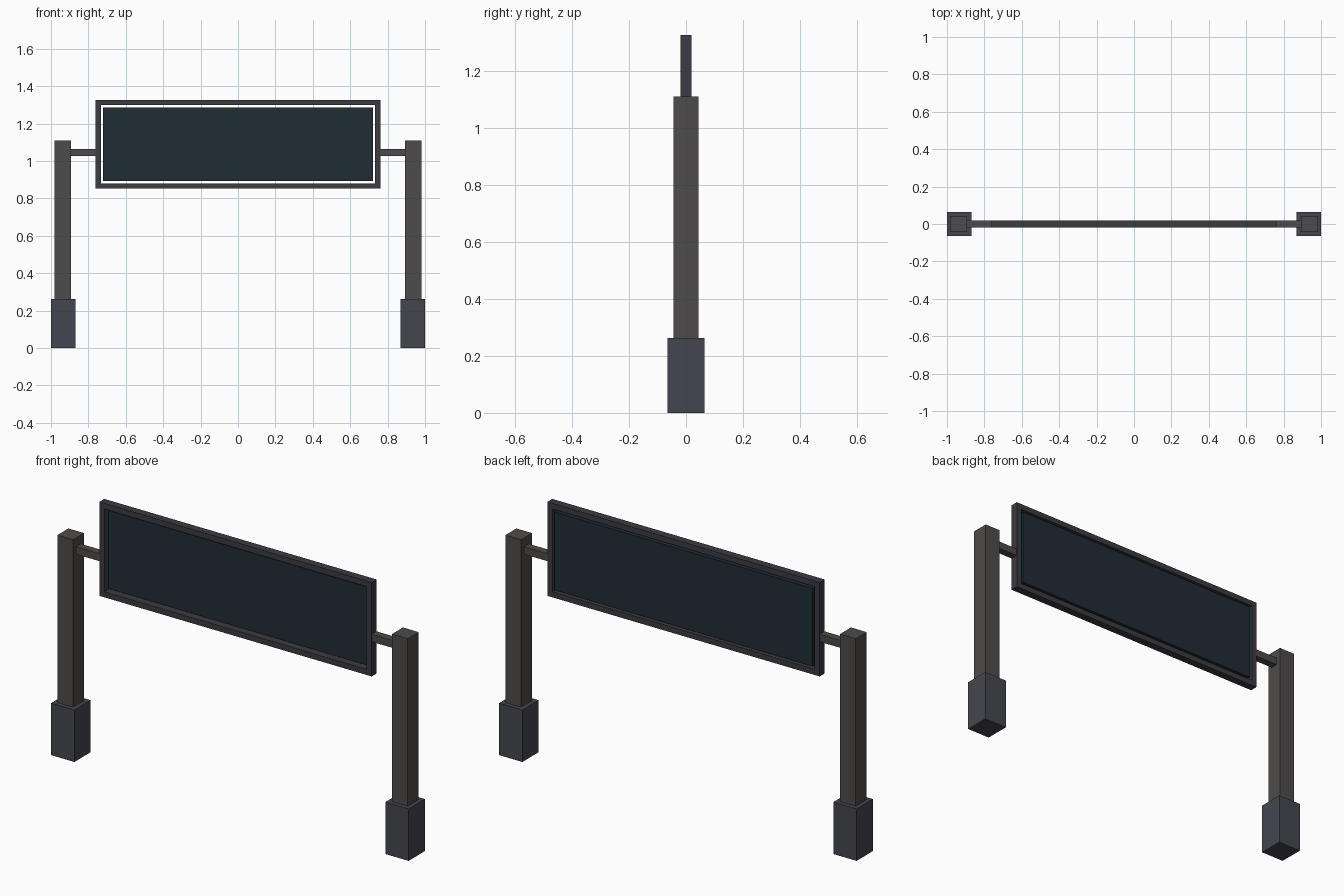
import bpy, bmesh

if "Cube" in bpy.data.objects:
    bpy.data.objects.remove(bpy.data.objects["Cube"])


def material(name, rgb):
    m = bpy.data.materials.new(name)
    m.diffuse_color = (*rgb, 1)
    m.use_nodes = True
    m.node_tree.nodes["Principled BSDF"].inputs["Base Color"].default_value = m.diffuse_color
    return m


POST = material("post_grey", (0.075, 0.071, 0.069))
BASE = material("base_grey", (0.060, 0.061, 0.078))
FRAME = material("frame_grey", (0.045, 0.043, 0.055))
SCREEN = material("dark_glass", (0.013, 0.026, 0.035))


def finish(name, bm, mat):
    bmesh.ops.recalc_face_normals(bm, faces=bm.faces)
    me = bpy.data.meshes.new(name)
    bm.to_mesh(me)
    bm.free()
    me.materials.append(mat)
    ob = bpy.data.objects.new(name, me)
    bpy.context.collection.objects.link(ob)
    return ob


def box_bmesh(x, y, z):
    bm = bmesh.new()
    bmesh.ops.create_cube(bm, size=1)
    for v in bm.verts:
        for i, (lo, hi) in enumerate((x, y, z)):
            v.co[i] = hi if v.co[i] > 0 else lo
    return bm


def box(name, x, y, z, mat):
    return finish(name, box_bmesh(x, y, z), mat)


# Supports on both sides: foot block, post, horizontal bracket
for side, s in (("left", -1), ("right", 1)):
    def span(a, b):
        return tuple(sorted((s * a, s * b)))
    box(side + "_base", span(0.87, 1.0), (-0.065, 0.065), (0, 0.263), BASE)
    box(side + "_post", span(0.892, 0.98), (-0.044, 0.044), (0.263, 1.11), POST)
    box(side + "_bracket", span(0.762, 0.892), (-0.019, 0.019), (1.027, 1.065), POST)

# Sign frame: slab with a rectangular opening cut through front and back
bm = box_bmesh((-0.762, 0.762), (-0.02, 0.02), (0.852, 1.327))
bm.normal_update()
panels = [f for f in bm.faces if abs(f.normal.y) > 0.9]
bmesh.ops.inset_individual(bm, faces=panels, thickness=0.04)
rim = [e for f in panels for e in f.edges]
bmesh.ops.delete(bm, geom=panels, context='FACES_ONLY')
bmesh.ops.bridge_loops(bm, edges=rim)
finish("sign_frame", bm, FRAME)

# Screen: recessed at the front, flush at the back
box("screen", (-0.722, 0.722), (-0.002, 0.02), (0.892, 1.287), SCREEN)
